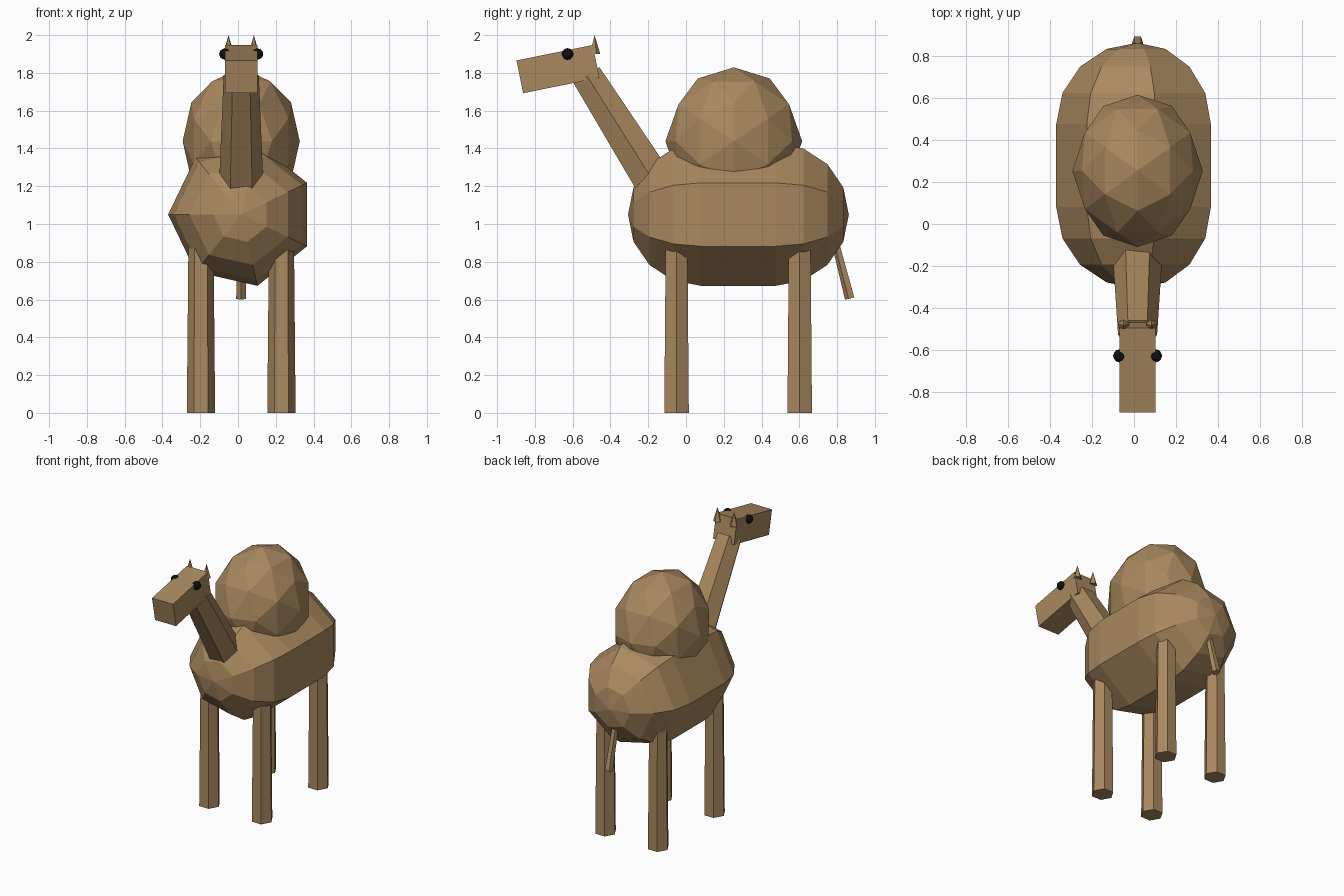
import bpy, bmesh, math
from mathutils import Vector, Matrix
from itertools import combinations

if "Cube" in bpy.data.objects:
    bpy.data.objects.remove(bpy.data.objects["Cube"])

CX = 0.017  # the body's plane of symmetry


def material(name, color):
    m = bpy.data.materials.new(name)
    m.diffuse_color = (*color, 1)
    m.use_nodes = True
    m.node_tree.nodes["Principled BSDF"].inputs["Base Color"].default_value = m.diffuse_color
    return m


FUR = material("tan fur", (0.40, 0.25, 0.115))
BLACK = material("black", (0.005, 0.005, 0.005))


def finish(name, bm, mat):
    bmesh.ops.recalc_face_normals(bm, faces=bm.faces)
    me = bpy.data.meshes.new(name)
    bm.to_mesh(me)
    bm.free()
    me.materials.append(mat)
    ob = bpy.data.objects.new(name, me)
    bpy.context.collection.objects.link(ob)
    return ob


def loft(name, x, sides, stations, phase=0):
    """Flat-sided tube through stations of (y, z, radius); radius 0 makes a point."""
    bm = bmesh.new()
    pts = [Vector((x, y, z)) for y, z, _ in stations]
    u = Vector((1, 0, 0))
    v = (pts[-1] - pts[0]).normalized().cross(u)
    rings = []
    for p, (_, _, r) in zip(pts, stations):
        angles = [math.radians(phase) + math.tau * i / sides for i in range(sides)]
        rings.append([bm.verts.new(p + r * (math.cos(a) * u + math.sin(a) * v))
                      for a in angles])
    for a, b in zip(rings, rings[1:]):
        for i in range(sides):
            j = (i + 1) % sides
            bm.faces.new((a[i], a[j], b[j], b[i]))
    for ring, st in ((rings[0], stations[0]), (rings[-1], stations[-1])):
        if st[2] > 0:
            bm.faces.new(ring)
    bmesh.ops.remove_doubles(bm, verts=bm.verts, dist=1e-5)
    return finish(name, bm, FUR)


def ball(name, center, radii, mat):
    """Once-subdivided icosahedron with vertices on all three axes."""
    g = (1 + 5 ** 0.5) / 2
    base = []
    for s in (-1, 1):
        for t in (-g, g):
            base += [Vector((s, t, 0)), Vector((0, s, t)), Vector((t, 0, s))]
    mids = [a + b for a, b in combinations(base, 2) if (a - b).length < 2.1]
    bm = bmesh.new()
    for p in base + mids:
        bm.verts.new(p.normalized())
    bmesh.ops.convex_hull(bm, input=bm.verts)
    bmesh.ops.scale(bm, vec=radii, verts=bm.verts)
    bmesh.ops.translate(bm, vec=center, verts=bm.verts)
    return finish(name, bm, mat)


# Body: seven-sided capsule lying along y
R = 0.387
steps = [math.radians(22.5 * k) for k in range(5)]
front = [(0.08 - R * math.sin(a), 1.05, R * math.cos(a) if a < 1.5 else 0) for a in reversed(steps)]
back = [(0.475 + R * math.sin(a), 1.05, R * math.cos(a) if a < 1.5 else 0) for a in steps]
loft("body", CX, 7, front + back, 180)

# Hump
ball("hump", (CX, 0.253, 1.438), (0.31, 0.362, 0.391), FUR)

# Neck and tail
loft("neck", CX, 6, [(-0.12, 1.143, 0.12), (-0.526, 1.787, 0.093)])
loft("tail", CX, 5, [(0.785, 0.93, 0.021), (0.869, 0.606, 0.028)], 90)

# Head: tilted box
bm = bmesh.new()
bmesh.ops.create_cube(bm, size=1)
bmesh.ops.scale(bm, vec=(0.17, 0.412, 0.177), verts=bm.verts)
bmesh.ops.rotate(bm, matrix=Matrix.Rotation(0.2, 3, 'X'), verts=bm.verts)
bmesh.ops.translate(bm, vec=(CX, -0.678, 1.82), verts=bm.verts)
finish("head", bm, FUR)

# Paired parts: ears, eyes, legs
for s, side in ((-1, "left"), (1, "right")):
    loft(f"{side}_ear", CX + s * 0.067, 5, [(-0.484, 1.9, 0.03), (-0.484, 2.0, 0)], 90)
    ball(f"{side}_eye", (CX + s * 0.086, -0.627, 1.9), (0.031,) * 3, BLACK)
    for y, end in ((-0.05, "front"), (0.602, "back")):
        loft(f"{side}_{end}_leg", CX + s * 0.213, 6, [(y, 0, 0.075), (y, 0.95, 0.066)])
